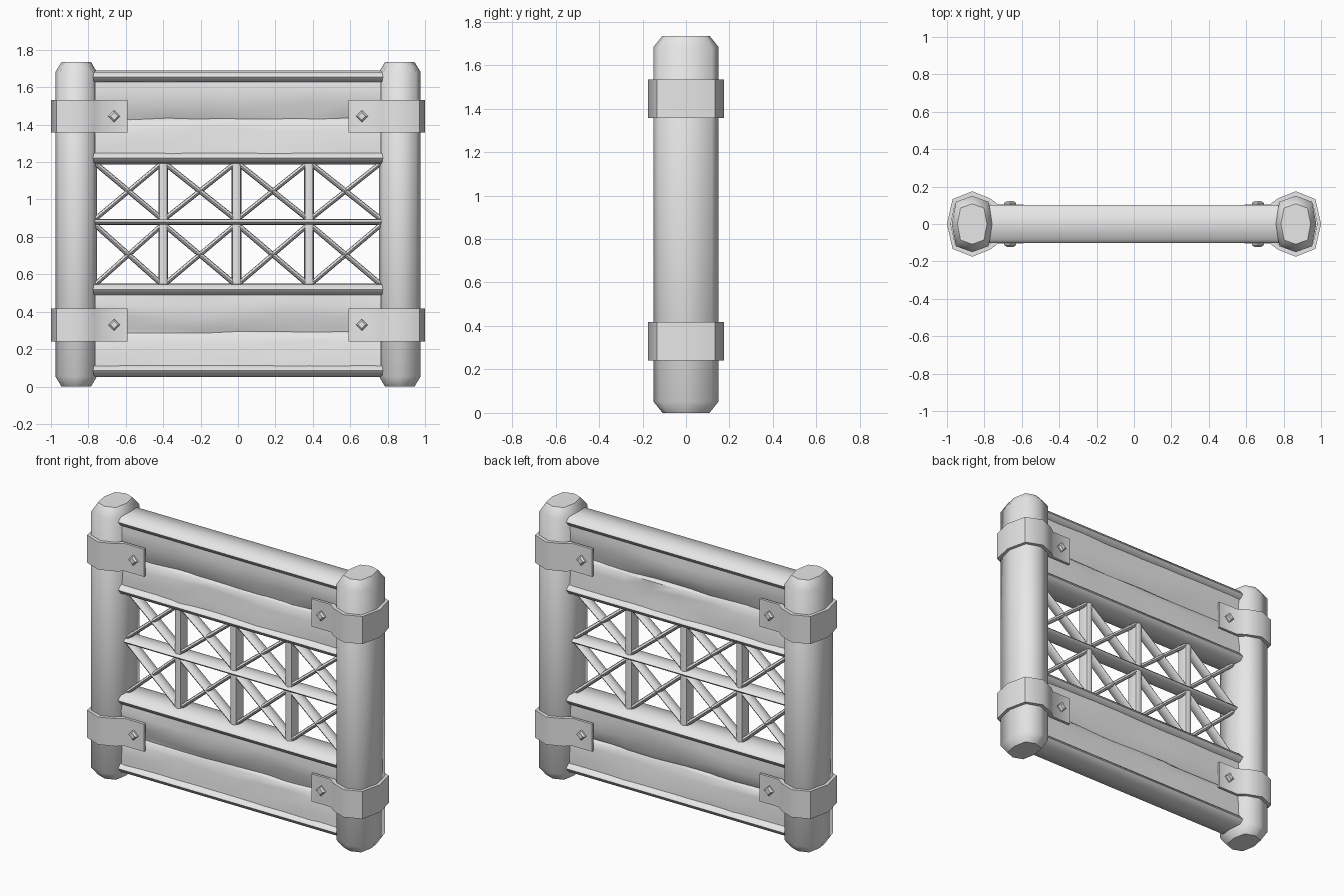
import bpy, bmesh, math, random
from mathutils import Vector

random.seed(4)
cube = bpy.data.objects.get("Cube")
if cube:
    bpy.data.objects.remove(cube, do_unlink=True)

GREY = (0.8, 0.8, 0.8, 1)
mat = bpy.data.materials.new("plain_grey")
mat.use_nodes = True
mat.diffuse_color = GREY
bsdf = next(n for n in mat.node_tree.nodes if n.type == "BSDF_PRINCIPLED")
bsdf.inputs["Base Color"].default_value = GREY


def loft(name, rings, angle=50):
    """Skin a list of equal closed rings and cap both ends."""
    bm = bmesh.new()
    loops = [[bm.verts.new(p) for p in ring] for ring in rings]
    n = len(loops[0])
    for a, b in zip(loops, loops[1:]):
        for i in range(n):
            j = (i + 1) % n
            bm.faces.new((a[i], a[j], b[j], b[i]))
    bm.faces.new(loops[0])
    bm.faces.new(loops[-1])
    bmesh.ops.recalc_face_normals(bm, faces=bm.faces)
    mesh = bpy.data.meshes.new(name)
    bm.to_mesh(mesh)
    bm.free()
    mesh.materials.append(mat)
    obj = bpy.data.objects.new(name, mesh)
    bpy.context.collection.objects.link(obj)
    bpy.ops.object.select_all(action="DESELECT")
    obj.select_set(True)
    bpy.context.view_layer.objects.active = obj
    bpy.ops.object.shade_smooth_by_angle(angle=math.radians(angle))
    return obj


def bar(name, start, end, w, d, stations=((0, 1), (1, 1))):
    """Eight-sided bar in the xz plane, half width w and half depth d in y."""
    p, q = Vector((start[0], 0, start[1])), Vector((end[0], 0, end[1]))
    along = (q - p).normalized()
    side = Vector((-along.z, 0, along.x))
    rings = []
    for t, s in stations:
        ring = []
        for k in range(8):
            a = k * math.pi / 4
            f = s * (1.12 if k % 2 else 1)
            ring.append(p.lerp(q, t) + side * (w * f * math.cos(a))
                        + Vector((0, d * f * math.sin(a), 0)))
        rings.append(ring)
    return loft(name, rings)


def plank(name, z0, z1, profile):
    """Rough board: profile is (height fraction, half depth), roughened along x."""
    rings = []
    for i in range(9):
        x = -0.765 + 1.53 * i / 8
        wave = 0.012 * math.sin(i * 1.1 + z0 * 9)
        right, left = [], []
        for t, d in profile:
            z = z0 + (z1 - z0) * t + wave * (0.3 < t < 0.9)
            right.append((x, -d + random.uniform(-0.007, 0.007), z))
            left.append((x, d + random.uniform(-0.007, 0.007), z))
        rings.append(right + left[::-1])
    return loft(name, rings)


# Corner posts with chamfered ends
H = 1.735
posts = ((0, 0.72), (0.03, 1), (1 - 0.03, 1), (1, 0.72))
for label, s in (("right", -1), ("left", 1)):
    bar(label + "_post", (s * 0.865, 0), (s * 0.865, H), 0.11, 0.15, posts)

    # Metal straps wrapped round the post, with two tabs and bolts
    half = [(0.275, 0.103), (0.14, 0.103), (0.095, 0.137), (0, 0.175), (-0.105, 0.133)]
    outer = half + [(-0.135, 0)] + [(u, -v) for u, v in half[::-1]]
    inner = [(u if u > 0.2 else u * 0.85, v * 0.84) for u, v in outer]
    outline = outer + inner[::-1]
    for level, z in (("lower", 0.33), ("upper", 1.445)):
        rings = [[(s * (0.865 - u), v, z + h) for u, v in outline] for h in (-0.088, 0.088)]
        loft(f"{label}_{level}_strap", rings)
        for face, f in (("front", -1), ("back", 1)):
            rings = []
            for r, y in ((0.032, 0.095), (0.032, 0.112), (0.02, 0.122)):
                rings.append([(s * 0.662 + r * math.cos(k * math.pi / 2), f * y,
                               z + r * math.sin(k * math.pi / 2)) for k in range(4)])
            loft(f"{label}_{level}_{face}_bolt", rings, 20)

# Horizontal rails
for name, z, w, d in (("bottom_rail", 0.085, 0.034, 0.102),
                      ("lower_rail", 0.518, 0.034, 0.102),
                      ("middle_rail", 0.88, 0.016, 0.06),
                      ("upper_rail", 1.222, 0.034, 0.102),
                      ("top_rail", 1.655, 0.034, 0.102)):
    bar(name, (-0.775, z), (0.775, z), w, d)

# Wooden boards above and below the lattice
overhang = ((0, 0.045), (0.12, 0.055), (0.4, 0.074), (0.7, 0.078), (1, 0.07))
sloped = ((0, 0.08), (0.35, 0.077), (0.7, 0.068), (0.92, 0.06), (1, 0.045))
for name, z0, z1, z2 in (("lower", 0.09, 0.29, 0.51), ("upper", 1.23, 1.43, 1.65)):
    plank(name + "_panel_bottom_board", z0, z1 + 0.005, sloped)
    plank(name + "_panel_top_board", z1 - 0.005, z2, overhang)

# Lattice uprights and crossed braces
xs = (-0.77, -0.4, -0.008, 0.38, 0.77)
for row, z0, z1 in (("lower", 0.54, 0.87), ("upper", 0.89, 1.2)):
    for x in xs[1:-1]:
        bar(row + "_upright", (x, z0), (x, z1), 0.026, 0.045)
    for a, b in zip(xs, xs[1:]):
        bar(row + "_rising_brace", (a, z0), (b, z1), 0.013, 0.036)
        bar(row + "_falling_brace", (a, z1), (b, z0), 0.014, 0.038)
